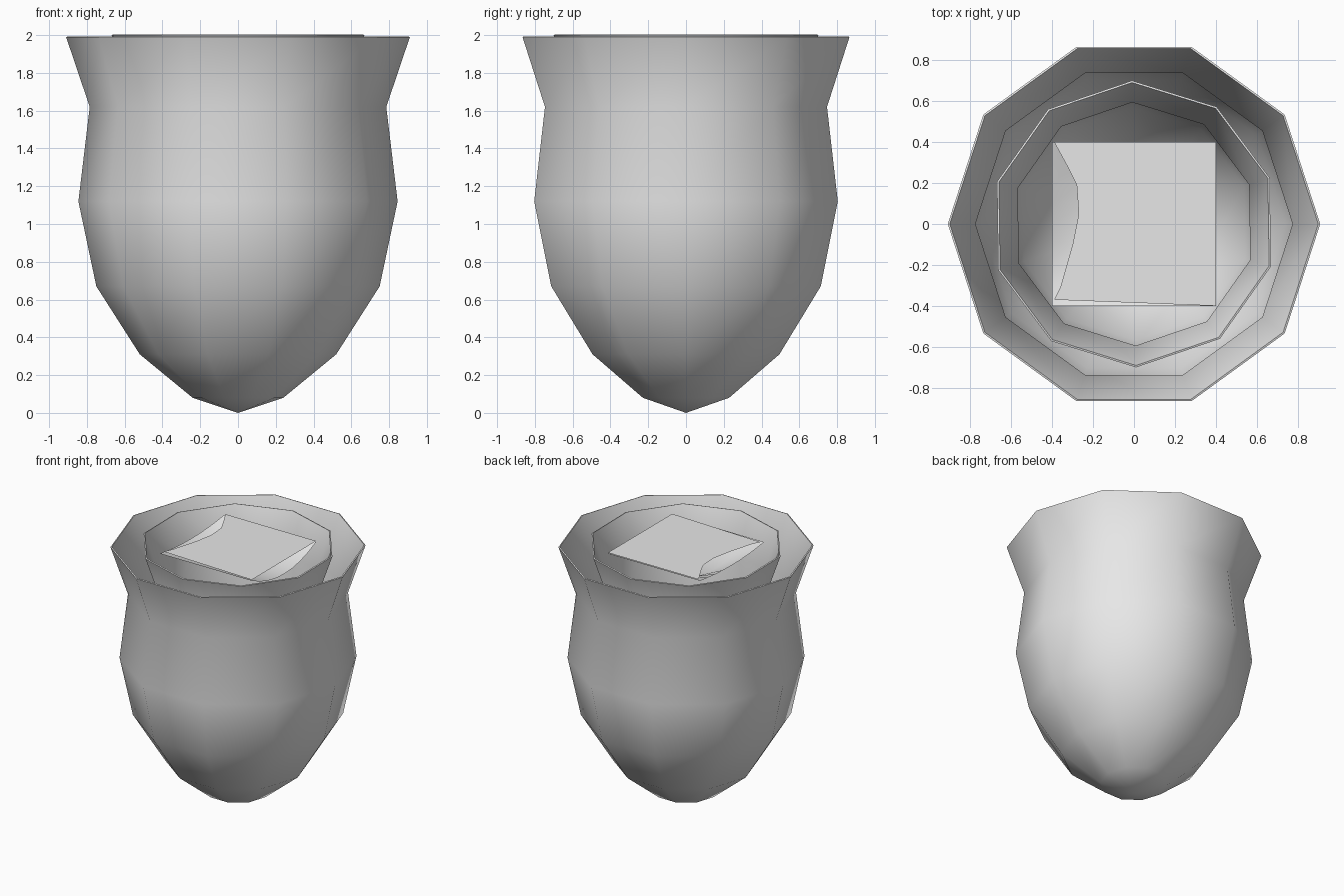
import bpy, bmesh, math

cube = bpy.data.objects.get("Cube")
if cube:
    bpy.data.objects.remove(cube, do_unlink=True)

grey = bpy.data.materials.new("light_grey")
grey.use_nodes = True
grey.diffuse_color = (0.8, 0.8, 0.8, 1)
grey.node_tree.nodes["Principled BSDF"].inputs["Base Color"].default_value = (0.8, 0.8, 0.8, 1)

SIDES = 10
PROFILE = [(0.24, 0.08), (0.52, 0.31), (0.75, 0.67),
           (0.845, 1.12), (0.785, 1.62), (0.91, 1.99)]


def finish(name, bm, smooth=True):
    mesh = bpy.data.meshes.new(name)
    bm.to_mesh(mesh)
    bm.free()
    mesh.materials.append(grey)
    ob = bpy.data.objects.new(name, mesh)
    bpy.context.collection.objects.link(ob)
    for p in mesh.polygons:
        p.use_smooth = smooth
    return ob


def cup(name, scale, top, turn):
    """Ten-sided thin cup, scaled about its rim."""
    bm = bmesh.new()
    height = lambda z: top + (z - PROFILE[-1][1]) * scale
    rings = []
    for r, z in PROFILE:
        angles = [math.tau * i / SIDES + turn for i in range(SIDES)]
        rings.append([bm.verts.new((r * scale * math.cos(a), r * scale * math.sin(a), height(z)))
                      for a in angles])
    tip = bm.verts.new((0, 0, height(0)))
    for i in range(SIDES):
        j = (i + 1) % SIDES
        bm.faces.new((tip, rings[0][j], rings[0][i]))
        for low, high in zip(rings, rings[1:]):
            bm.faces.new((low[i], low[j], high[j], high[i]))
    ob = finish(name, bm)
    wall = ob.modifiers.new("wall", 'SOLIDIFY')
    wall.thickness = 0.01
    wall.offset = -1
    bpy.ops.object.select_all(action='DESELECT')
    ob.select_set(True)
    bpy.context.view_layer.objects.active = ob
    bpy.ops.object.modifier_apply(modifier="wall")
    bpy.ops.object.shade_smooth_by_angle(angle=math.radians(60))


cup("outer_cup", 1, 1.99, 0)
cup("inner_cup", 0.77, 2.0, math.radians(18.8))

# Flat square sheet across the mouth, with a ragged left-hand notch
HALF, LEVEL = 0.4, 1.985
bm = bmesh.new()
outline = [(HALF, -HALF), (HALF, HALF), (-0.39, HALF), (-0.33, 0.29), (-0.28, 0.19),
           (-0.27, 0.05), (-0.30, -0.1), (-0.36, -0.31), (-0.39, -0.37)]
bm.faces.new([bm.verts.new((x, y, LEVEL)) for x, y in outline])
finish("top_sheet", bm, False)

# Shallow sagging sheet just beneath it
bm = bmesh.new()
steps = 8
rows = []
for i in range(steps + 1):
    y = -HALF + 2 * HALF * i / steps
    sag = 0.1 * (1 - (y / HALF) ** 2)
    rows.append([bm.verts.new((x, y, LEVEL - 0.008 - d))
                 for x, d in ((-HALF, 0.3 * sag), (-0.25, sag), (0.25, sag), (HALF, sag))])
for a, b in zip(rows, rows[1:]):
    for k in range(3):
        bm.faces.new((a[k], a[k + 1], b[k + 1], b[k]))
finish("sagging_sheet", bm)
